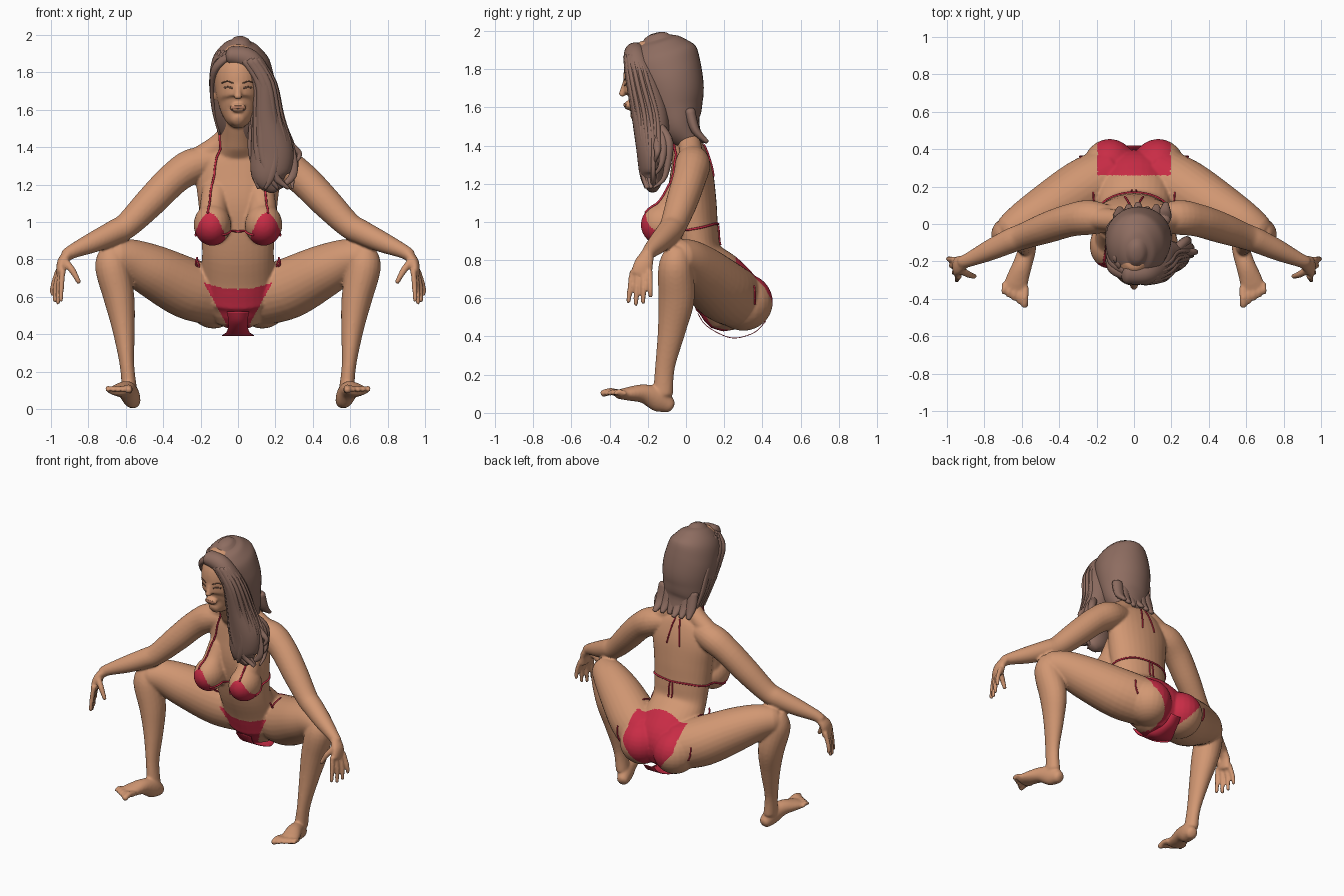
import bpy, bmesh, math, random
from mathutils import Vector
from mathutils.bvhtree import BVHTree

random.seed(4)


def material(name, col):
    m = bpy.data.materials.new(name)
    m.diffuse_color = (*col, 1)
    return m


SKIN = material("warm_skin", (0.64, 0.31, 0.17))
RED = material("red_fabric", (0.58, 0.025, 0.06))
HAIR = material("brown_hair", (0.27, 0.152, 0.118))
DARK = material("dark_brow", (0.16, 0.08, 0.05))
LIP = material("lip", (0.50, 0.22, 0.13))
X, Y, Z = Vector((1, 0, 0)), Vector((0, 1, 0)), Vector((0, 0, 1))


def spline(pts, sub):
    """Catmull-Rom interpolation of tuples of any length."""
    out, n = [], len(pts)
    for i in range(n - 1):
        a, b, c, d = pts[max(i - 1, 0)], pts[i], pts[i + 1], pts[min(i + 2, n - 1)]
        for k in range(sub):
            t = k / sub
            out.append(tuple(0.5 * (2 * q + (r - p) * t + (2 * p - 5 * q + 4 * r - s) * t * t
                                    + (3 * q - p - 3 * r + s) * t ** 3)
                             for p, q, r, s in zip(a, b, c, d)))
    return out + [tuple(pts[-1])]


def tube(bm, pts, ref=X, s=1, seg=20, sub=5):
    """Loft of ellipses; each point is x, y, z, radius along ref, other radius."""
    pts = [p if len(p) == 5 else (*p, p[3]) for p in pts]
    path = [(Vector((s * p[0], p[1], p[2])), p[3], p[4]) for p in spline(pts, sub)]
    for end, prev in ((0, 1), (-1, -2)):
        c, a, b = path[end]
        d = (c - path[prev][0]).normalized() * min(a, b)
        caps = [(c + d * 0.3, a * 0.8, b * 0.8), (c + d * 0.5, a * 0.4, b * 0.4)]
        path = path + caps if end else caps[::-1] + path
    rings = []
    for i, (c, a, b) in enumerate(path):
        t = (path[min(i + 1, len(path) - 1)][0] - path[max(i - 1, 0)][0]).normalized()
        u = (ref - t * ref.dot(t)).normalized()
        v = t.cross(u)
        rings.append([bm.verts.new(c + u * a * math.cos(w) + v * b * math.sin(w))
                      for w in (2 * math.pi * k / seg for k in range(seg))])
    for r0, r1 in zip(rings, rings[1:]):
        for k in range(seg):
            bm.faces.new((r0[k], r0[(k + 1) % seg], r1[(k + 1) % seg], r1[k]))
    bm.faces.new(rings[0][::-1])
    bm.faces.new(rings[-1])


def ball(bm, c, r):
    vs = bmesh.ops.create_uvsphere(bm, u_segments=24, v_segments=16, radius=1)["verts"]
    for v in vs:
        v.co = Vector(c) + Vector(p * q for p, q in zip(v.co, r))


def finish(bm, name, *mats):
    bmesh.ops.recalc_face_normals(bm, faces=bm.faces)
    me = bpy.data.meshes.new(name)
    bm.to_mesh(me)
    bm.free()
    for m in mats:
        me.materials.append(m)
    me.polygons.foreach_set("use_smooth", [True] * len(me.polygons))
    ob = bpy.data.objects.new(name, me)
    bpy.context.collection.objects.link(ob)
    return ob


# Body: torso, neck and head
bm = bmesh.new()
tube(bm, [(0, .0, 1.40, .11, .08), (0, .02, 1.34, .2, .095), (0, .03, 1.24, .225, .115),
          (0, .03, 1.1, .212, .13), (0, .045, .95, .198, .125), (0, .075, .82, .192, .12),
          (0, .16, .70, .205, .16), (0, .22, .6, .21, .18), (0, .24, .51, .16, .15)], seg=32)
tube(bm, [(0, -.13, 1.6, .085), (0, -.09, 1.52, .085), (0, -.03, 1.44, .1), (0, .01, 1.36, .13, .08)])
tube(bm, [(0, -.265, 1.545, .04, .042), (0, -.225, 1.575, .078, .097), (0, -.19, 1.63, .104, .133),
          (0, -.18, 1.7, .12, .148), (0, -.17, 1.8, .125, .152), (0, -.15, 1.9, .09, .12)], seg=32)
tube(bm, [(0, -.312, 1.75, .014), (0, -.325, 1.70, .017), (0, -.336, 1.665, .021, .018)])
ball(bm, (0, -.302, 1.61), (.045, .024, .024))

for s in (1, -1):
    tube(bm, [(.13, -.105, 1.0, .085, .11), (.13, -.065, 1.08, .075, .08), (.12, -.03, 1.18, .07, .06)], X, s)
    ball(bm, (s * .137, -.115, .985), (.1, .122, .112))
    ball(bm, (s * .13, .3, .58), (.145, .155, .15))
    ball(bm, (s * .122, -.14, 1.69), (.015, .03, .045))
    tube(bm, [(.03, .0, 1.48, .06), (.11, .02, 1.405, .06), (.22, .03, 1.335, .06)], Y, s)   # shoulder slope
    # Arms and hands
    tube(bm, [(.08, .02, 1.34, .06), (.23, .035, 1.305, .092), (.34, .02, 1.235, .088),
              (.465, -.02, 1.11, .083), (.59, -.065, .985, .07), (.66, -.09, .945, .066),
              (.77, -.14, .893, .056), (.88, -.19, .845, .039), (.92, -.205, .82, .034)], Y, s)
    tube(bm, [(.9, -.2, .835, .034, .03), (.94, -.22, .785, .05, .027), (.948, -.235, .725, .055, .024)], Y, s)
    for i in range(4):
        tip = (.58, .565, .575, .61)[i]
        x = .947 + .015 * i
        tube(bm, [(.937 + .008 * i, -.28 + .03 * i, .74, .0165), (x - .003, -.292 + .035 * i, .66, .015),
                  (x, -.302 + .039 * i, tip, .0125)], Y, s, 10, 3)
    tube(bm, [(.935, -.24, .8, .022), (.885, -.27, .74, .019), (.85, -.28, .675, .013)], Y, s, 10, 3)
    # Legs and feet
    tube(bm, [(.12, .265, .6, .155), (.27, .185, .645, .162), (.45, .08, .735, .142),
              (.58, .01, .795, .115), (.67, -.045, .815, .09)], Y, s, 28)
    tube(bm, [(.675, -.045, .84, .068), (.674, -.055, .76, .09), (.637, -.05, .6, .083, .095),
              (.612, -.075, .43, .061, .073), (.594, -.11, .24, .039, .052), (.58, -.12, .1, .041, .053)], X, s)
    tube(bm, [(.558, -.085, .037, .038, .04), (.572, -.14, .068, .047, .064), (.597, -.22, .1, .052, .05),
              (.625, -.3, .1, .061, .036), (.638, -.355, .097, .066, .024)], X, s)
    for i in range(5):
        x, r = .581 + .028 * i, (.02, .0145, .014, .0135, .0135)[i]
        tube(bm, [(x, -.34 + .006 * i, .1, r), (x + .003, -.395 + .011 * i, .112, r),
                  (x + .004, -.437 + .017 * i, .1, r)], X, s, 10, 3)
base = finish(bm, "body_base")

# Fuse the body into one continuous skin
mod = base.modifiers.new("fuse", 'REMESH')
mod.mode, mod.voxel_size = 'VOXEL', .0081
mod = base.modifiers.new("soften", 'SMOOTH')
mod.factor, mod.iterations = .5, 5
dg = bpy.context.evaluated_depsgraph_get()
me = bpy.data.meshes.new_from_object(base.evaluated_get(dg))
me.name = "body"
bpy.data.objects.remove(base)
body = bpy.data.objects.new("body", me)
bpy.context.collection.objects.link(body)
me.materials.clear()
me.materials.append(SKIN)
me.materials.append(RED)


def is_fabric(c, n):
    ax = abs(c.x)
    if c.y < -.1 and .87 < c.z < 1.05 and ax < .25:          # cups
        k = (c.z - .87) / .18
        return abs(ax - .152) < .083 * min(1, 1.2 * (1 - k) ** .5, .65 + k * 3)
    if c.z > .82 or ax > .2:
        return False
    if c.y < .22 and n.y < .3:                               # front triangle
        return c.z < .64 + 1.1 * ax * ax and ax < .065 + .55 * max(0, c.z - .46)
    return c.y > (.26 if c.z > .6 else .2) and ax < min(.195, .05 + .8 * max(0, c.z - .44))   # seat panel


for p in me.polygons:
    p.use_smooth = True
    p.material_index = int(is_fabric(p.center, p.normal))
skin_tree = BVHTree.FromPolygons([v.co for v in me.vertices], [p.vertices for p in me.polygons])


def strap(bm, pts, s=1, r=.006):
    """Thin cord laid on the skin."""
    out = []
    for p in spline(pts, 6):
        co, n, _, _ = skin_tree.find_nearest(Vector((s * p[0], p[1], p[2])))
        out.append((*(co + n * .003), r))
    tube(bm, out, Vector((.31, .52, .8)), 1, 8, 1)


# Straps and ties
bm = bmesh.new()
for s in (1, -1):
    strap(bm, [(.157, -.2, 1.04), (.15, -.12, 1.17), (.135, -.1, 1.3), (.115, -.07, 1.42),
               (.085, -.02, 1.48), (.03, .06, 1.46)], s)
    strap(bm, [(.22, -.12, .93), (.22, -.03, .95), (.2, .08, .97), (.12, .16, .99), (0, .18, .99)], s)
    strap(bm, [(.08, -.2, .93), (.04, -.14, .945), (0, -.1, .945)], s)
    strap(bm, [(.02, .12, 1.42), (.035, .13, 1.33), (.05, .15, 1.24)], s, .005)
    strap(bm, [(.01, .18, .98), (.015, .18, .93), (.012, .18, .88)], s, .005)
    strap(bm, [(.22, .1, .74), (.225, .13, .77), (.222, .17, .79)], s, .005)
    strap(bm, [(.28, .34, .66), (.28, .35, .61), (.27, .36, .57)], s, .005)
    tube(bm, [(.212, .1, .75, .005), (.225, .06, .78, .006), (.218, .05, .81, .005)], X, s, 8, 3)
finish(bm, "swimsuit_straps", RED)

# Loose fabric hanging under the seat
bm = bmesh.new()
rows = [[bm.verts.new((w * k, y, z)) for k in (-1, 0, 1)] for y, z, w in spline(
    [(.06, .52, .06), (.1, .46, .05), (.18, .41, .06), (.26, .39, .085), (.36, .42, .05), (.42, .48, .04)], 5)]
for a, b in zip(rows, rows[1:]):
    for k in (0, 1):
        bm.faces.new((a[k], a[k + 1], b[k + 1], b[k]))
flap = finish(bm, "swimsuit_gusset", RED)
flap.modifiers.new("thickness", 'SOLIDIFY').thickness = .004

# Hair: cap, side sweep and loose locks
bm = bmesh.new()
tube(bm, [(.015, -.155, 1.96, .055, .075), (.013, -.148, 1.935, .1, .128), (.012, -.13, 1.87, .15, .186),
          (.018, -.1, 1.78, .172, .185), (.025, -.075, 1.7, .176, .17), (.03, -.06, 1.6, .165, .15),
          (.04, -.03, 1.5, .145, .115), (.045, .035, 1.41, .1, .06)], seg=36)
sweep = [(-.04, -.26, 1.89, .06, .05), (.06, -.265, 1.865, .06, .06), (.135, -.235, 1.74, .08, .062),
         (.155, -.19, 1.56, .095, .085), (.183, -.175, 1.38, .085, .115), (.172, -.175, 1.25, .065, .1),
         (.2, -.175, 1.18, .035, .045)]
tube(bm, sweep, Y, seg=28)
for i in range(11):
    w = math.pi * (i / 10 * 1.3 - .15)
    ph = random.uniform(0, 6)
    lock = []
    for j, (x, y, z, a, b) in enumerate(sweep[1:]):
        wob = .018 * max(0, j - 2) * math.sin(ph + j * 1.7)
        lock.append((x - b * .87 * math.cos(w) + wob, y - a * .85 * math.sin(w), z,
                     .013, .022 if j < 5 else .008))
    tube(bm, lock, Y, 1, 10, 4)
for i in range(3):
    tube(bm, [(.22, -.14, 1.5, .025), (.28, -.15 + .03 * i, 1.41, .025),
              (.33 - .02 * i, -.15 + .02 * i, 1.36 - .06 * i, .014), (.29, -.17, 1.3 - .06 * i, .006)], Y, 1, 10)
for i in range(4):                                            # locks beside the face
    tube(bm, [(-.03 - .02 * i, -.28 + .03 * i, 1.9, .02, .03), (-.115, -.24 + .035 * i, 1.83, .022, .03),
              (-.14, -.17 + .04 * i, 1.73, .012, .026), (-.128, -.1 + .03 * i, 1.6, .012, .022),
              (-.1, -.06 + .03 * i, 1.47, .006, .01)], X, 1, 10)
for i in range(6):                                            # flipped ends at the back
    x = -.07 + .045 * i
    tube(bm, [(x, .02, 1.58, .04, .03), (x * 1.05, .05, 1.48, .038, .024),
              (x * 1.1, .085 + .012 * (i % 3), 1.42, .016, .012)], X, 1, 10)
finish(bm, "hair", HAIR)


# Face details laid on the skin
def face_mark(name, mat, pts, r, sides=(1, -1)):
    bm = bmesh.new()
    for s in sides:
        out = []
        for x, z in spline(pts, 4):
            hit = skin_tree.ray_cast(Vector((s * x, -.6, z)), Y)[0]
            out.append((hit.x, hit.y, hit.z, .003, r))
        tube(bm, out, Y, 1, 8, 1)
    finish(bm, name, mat)


face_mark("eyebrows", DARK, [(.026, 1.742), (.058, 1.752), (.088, 1.742)], .0035)
face_mark("eyes", DARK, [(.03, 1.716), (.052, 1.721), (.074, 1.717)], .005)
face_mark("lips", LIP, [(-.034, 1.611), (0, 1.613), (.034, 1.611)], .009, (1,))
